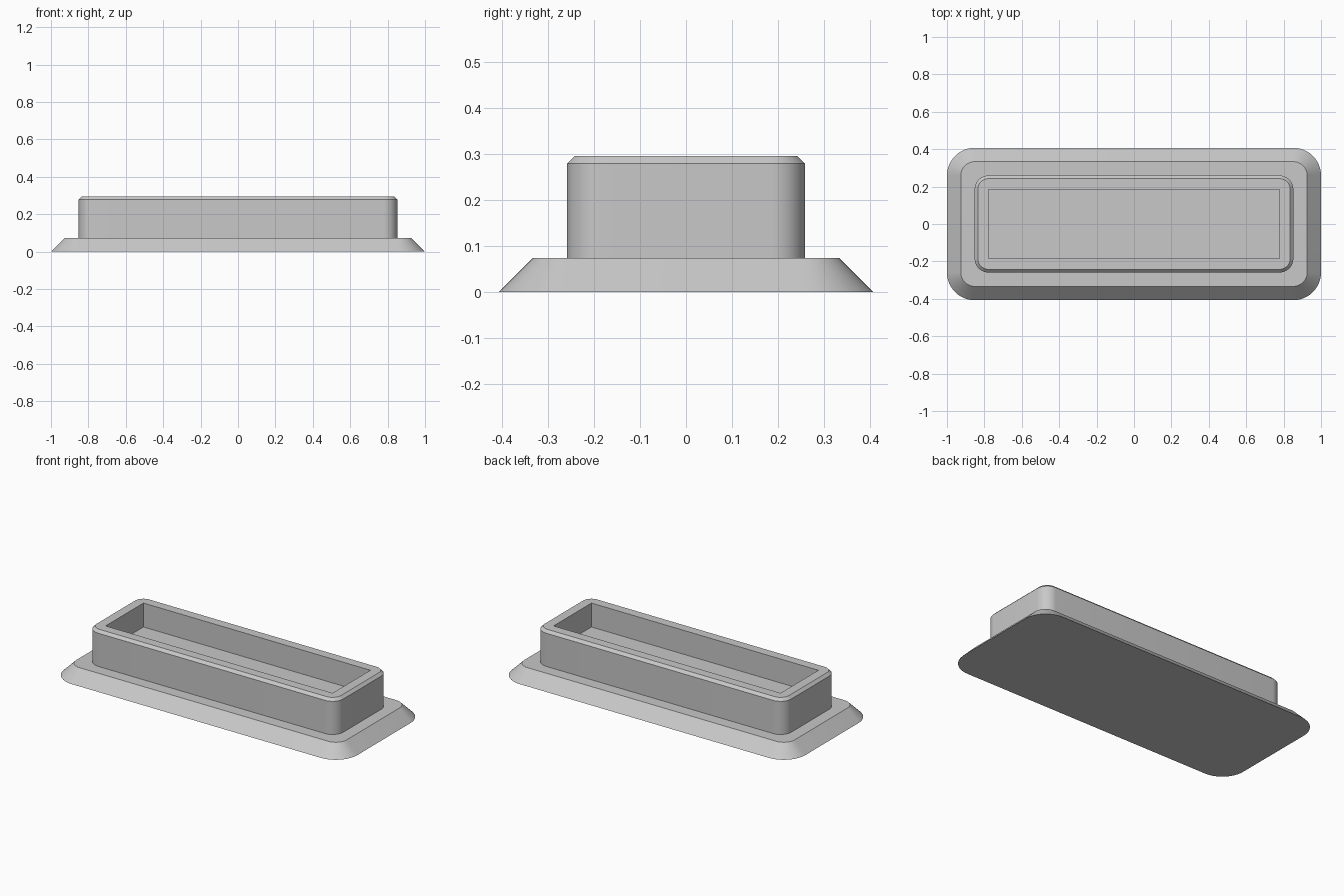
import bpy
import bmesh
from math import cos, sin, pi, radians

default_cube = bpy.data.objects.get("Cube")
if default_cube:
    bpy.data.objects.remove(default_cube, do_unlink=True)

U = 2 / 54          # design unit: the longest side is 54 units
SEGMENTS = 12       # segments per rounded corner

grey = bpy.data.materials.new("light grey")
grey.use_nodes = True
colour = (0.58, 0.58, 0.58, 1)
grey.diffuse_color = colour
grey.node_tree.nodes["Principled BSDF"].inputs["Base Color"].default_value = colour


def rounded_ring(bm, length, width, radius, z):
    """Ring of vertices around a rounded rectangle, in design units."""
    ring = []
    for corner, (sx, sy) in enumerate([(1, 1), (-1, 1), (-1, -1), (1, -1)]):
        cx, cy = sx * (length / 2 - radius), sy * (width / 2 - radius)
        for i in range(SEGMENTS + 1):
            a = (corner + i / SEGMENTS) * pi / 2
            ring.append(bm.verts.new(((cx + radius * cos(a)) * U,
                                      (cy + radius * sin(a)) * U, z * U)))
    return ring


def ring_solid(name, sections):
    """Closed solid skinned through a stack of rounded rectangles."""
    bm = bmesh.new()
    rings = [rounded_ring(bm, *s) for s in sections]
    n = len(rings[0])
    for low, high in zip(rings, rings[1:]):
        for i in range(n):
            j = (i + 1) % n
            bm.faces.new((low[i], low[j], high[j], high[i]))
    bm.faces.new(rings[0][::-1])
    bm.faces.new(rings[-1])
    # sharp corners are rings of zero radius, merged here
    bmesh.ops.remove_doubles(bm, verts=bm.verts, dist=1e-5)
    bmesh.ops.recalc_face_normals(bm, faces=bm.faces)
    mesh = bpy.data.meshes.new(name)
    bm.to_mesh(mesh)
    bm.free()
    mesh.materials.append(grey)
    mesh.shade_smooth()
    mesh.set_sharp_from_angle(angle=radians(30))
    obj = bpy.data.objects.new(name, mesh)
    bpy.context.collection.objects.link(obj)
    return obj


# Sloped flange: length, width, corner radius, height
ring_solid("base_flange", [
    (54, 22, 4, 0),
    (50, 18, 2, 2),
])

# Raised body with a chamfered rim and a square-cornered recess
ring_solid("recessed_body", [
    (46, 14, 2, 1),
    (46, 14, 2, 7.55),
    (45.1, 13.1, 1.55, 8),
    (42, 10, 0, 8),
    (42, 10, 0, 4),
])
